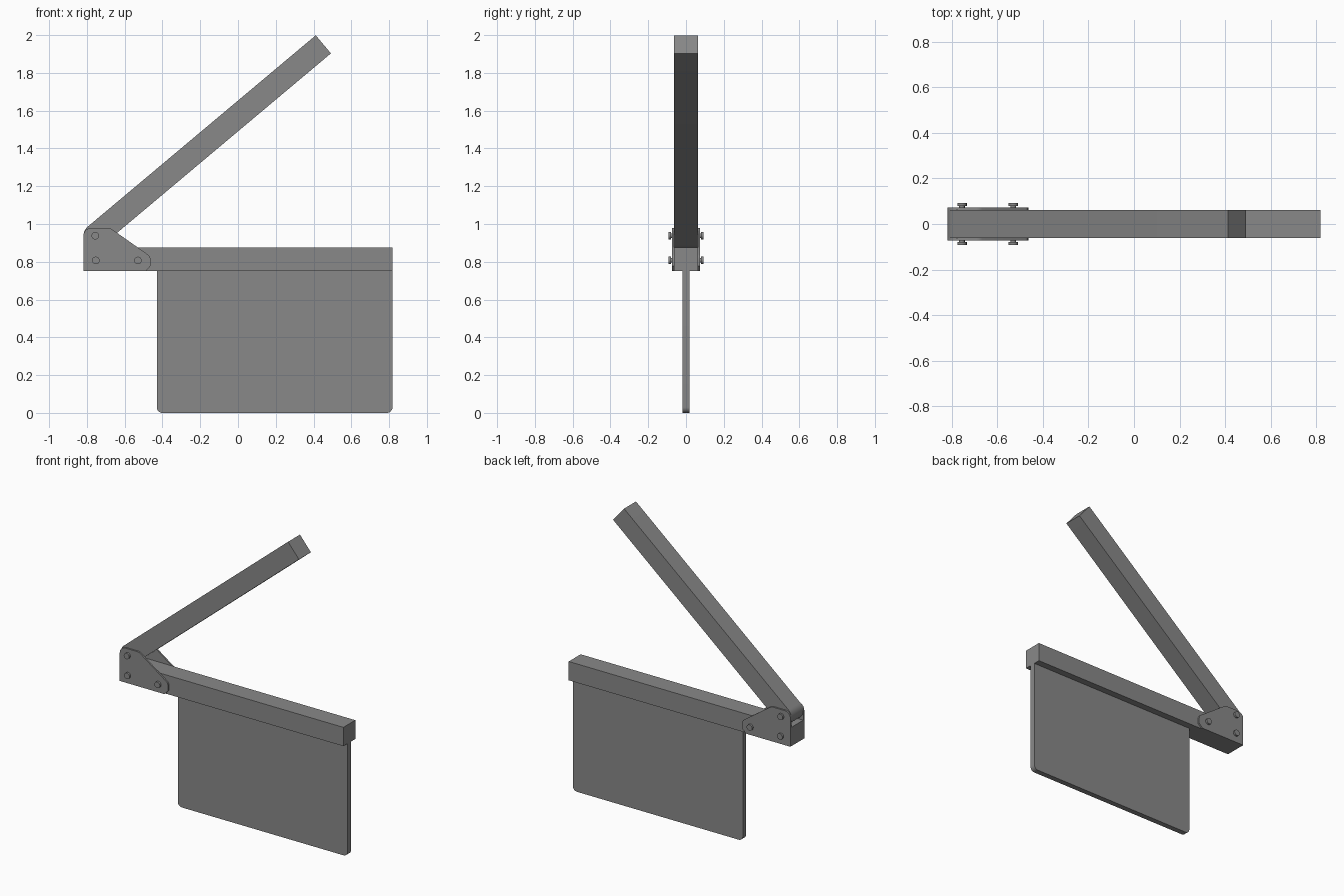
import bpy, bmesh, math
from mathutils import Vector

cube = bpy.data.objects.get("Cube")
if cube:
    bpy.data.objects.remove(cube)

grey = bpy.data.materials.new("plain_grey")
grey.use_nodes = True
COLOUR = (0.25, 0.25, 0.25, 1)
grey.diffuse_color = COLOUR
grey.node_tree.nodes["Principled BSDF"].inputs["Base Color"].default_value = COLOUR


def arc(cx, cz, r, start, end, steps=8):
    """Points on an arc in the XZ plane, angles in degrees."""
    angles = [math.radians(start + (end - start) * i / steps) for i in range(steps + 1)]
    return [(cx + r * math.cos(a), cz + r * math.sin(a)) for a in angles]


def slab(name, outline, y0, y1):
    """Extrude an XZ outline from y0 to y1."""
    bm = bmesh.new()
    face = bm.faces.new([bm.verts.new((x, y0, z)) for x, z in outline])
    ext = bmesh.ops.extrude_face_region(bm, geom=[face])
    verts = [v for v in ext["geom"] if isinstance(v, bmesh.types.BMVert)]
    bmesh.ops.translate(bm, verts=verts, vec=Vector((0, y1 - y0, 0)))
    bmesh.ops.recalc_face_normals(bm, faces=bm.faces)
    mesh = bpy.data.meshes.new(name)
    bm.to_mesh(mesh)
    bm.free()
    mesh.materials.append(grey)
    obj = bpy.data.objects.new(name, mesh)
    bpy.context.collection.objects.link(obj)
    bpy.ops.object.select_all(action='DESELECT')
    obj.select_set(True)
    bpy.context.view_layer.objects.active = obj
    bpy.ops.object.shade_smooth_by_angle(angle=math.radians(30))
    return obj


END = 0.818      # half length of the rail
HALF = 0.0625    # half thickness of rail and arm
RAIL_Z = 0.75    # underside of the rail
PIVOT = Vector((END * -1 + HALF, 0.938))

# Horizontal rail
slab("rail", [(-END, RAIL_Z), (END, RAIL_Z),
              (END, RAIL_Z + 2 * HALF), (-END, RAIL_Z + 2 * HALF)], -HALF, HALF)

# Hanging board with rounded lower corners
R = 0.03
slab("board", [(-0.43, RAIL_Z)] + arc(-0.43 + R, R, R, 180, 270)
     + arc(END - R, R, R, 270, 360) + [(END, RAIL_Z)], -0.018, 0.018)

# Raised arm, rounded around the hinge pivot
tilt = math.radians(40)
along = Vector((math.cos(tilt), math.sin(tilt)))
across = Vector((-along.y, along.x)) * HALF
tip = PIVOT + along * 1.576
slab("raised_arm", arc(PIVOT.x, PIVOT.y, HALF, 130, 310, 20)
     + [tuple(tip - across), tuple(tip + across)], -HALF, HALF)

# Hinge plates and bolts on both faces
plate = ([(-END, RAIL_Z), (-0.49, RAIL_Z), (-0.464, 0.777), (-0.464, 0.81)]
         + arc(-0.493, 0.814, 0.029, 10, 56, 4)
         + arc(-0.692, 0.932, 0.047, 56, 90, 5)
         + arc(-END + 0.04, 0.939, 0.04, 90, 180))
bolts = {"pivot": (PIVOT.x, PIVOT.y), "rear": (-0.753, 0.807), "fore": (-0.53, 0.807)}
for side, s in (("front", -1), ("back", 1)):
    slab(f"{side}_hinge_plate", plate, s * HALF, s * 0.073)
    for label, (x, z) in bolts.items():
        for part, r, y0, y1 in (("shank", 0.012, 0.06, 0.08), ("head", 0.02, 0.079, 0.092)):
            slab(f"{side}_{label}_bolt_{part}", arc(x, z, r, 0, 345, 23), s * y0, s * y1)
